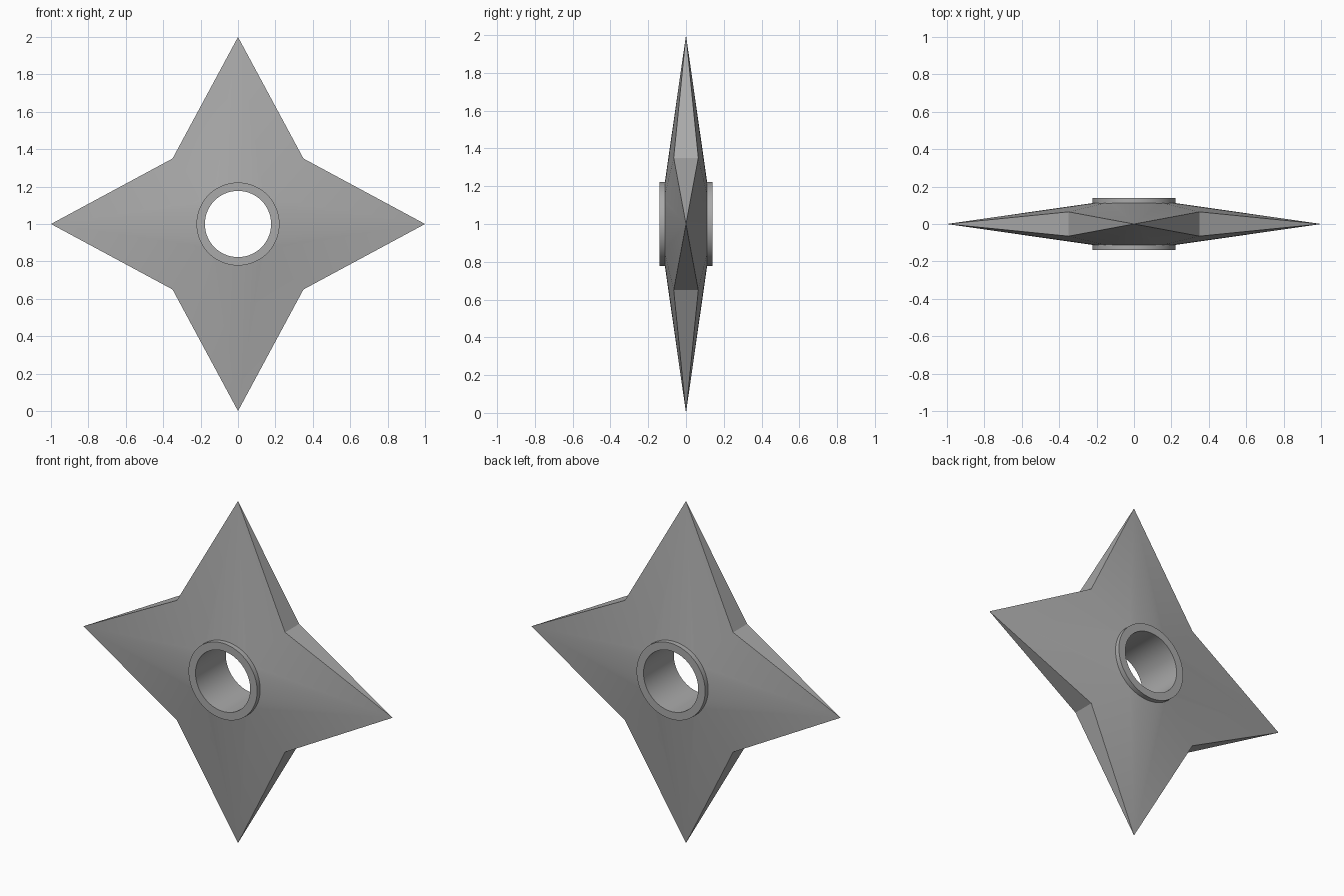
import bpy, bmesh
from math import sin, cos, pi, radians
from mathutils import Vector

if "Cube" in bpy.data.objects:
    bpy.data.objects.remove(bpy.data.objects["Cube"], do_unlink=True)

SEGS = 64            # divisions around the hub
QUARTER = SEGS // 4
HALF = QUARTER // 2

steel = bpy.data.materials.new("grey steel")
steel.use_nodes = True
steel.diffuse_color = (0.4, 0.4, 0.4, 1)
steel.node_tree.nodes["Principled BSDF"].inputs["Base Color"].default_value = (0.4, 0.4, 0.4, 1)


def polar(radius, step, y):
    a = 2 * pi * step / SEGS
    return Vector((radius * cos(a), y, 1 + radius * sin(a)))


def finish(name, bm):
    bmesh.ops.recalc_face_normals(bm, faces=bm.faces)
    mesh = bpy.data.meshes.new(name)
    bm.to_mesh(mesh)
    bm.free()
    mesh.materials.append(steel)
    obj = bpy.data.objects.new(name, mesh)
    bpy.context.collection.objects.link(obj)
    bpy.ops.object.select_all(action="DESELECT")
    obj.select_set(True)
    bpy.context.view_layer.objects.active = obj
    bpy.ops.object.shade_smooth_by_angle(angle=radians(30))
    return obj


# Four-pointed blade: each point fans out to its quarter of the hub circle
bm = bmesh.new()
tips = [bm.verts.new(polar(1, k * QUARTER, 0)) for k in range(4)]
notches = {}
circles = {}
for side in (-1, 1):
    notches[side] = [bm.verts.new(polar(0.495, k * QUARTER + HALF, side * 0.065)) for k in range(4)]
    circles[side] = [bm.verts.new(polar(0.2, i, side * 0.115)) for i in range(SEGS)]
    for k in range(4):
        ring = [circles[side][(k * QUARTER + i) % SEGS] for i in range(-HALF, HALF + 1)]
        for a, b in zip(ring, ring[1:]):
            bm.faces.new((tips[k], a, b))
        bm.faces.new((tips[k], ring[-1], notches[side][k]))
        bm.faces.new((tips[k], ring[0], notches[side][k - 1]))
# Tapered rim facets between the notch edges and the points
for k in range(4):
    for n in (k, k - 1):
        bm.faces.new((tips[k], notches[-1][n], notches[1][n]))
# Inner wall, hidden inside the hub ring
for i in range(SEGS):
    j = (i + 1) % SEGS
    bm.faces.new((circles[-1][i], circles[-1][j], circles[1][j], circles[1][i]))
finish("star_blade", bm)

# Hub ring: a rectangular section swept round the hole
bm = bmesh.new()
section = [(0.177, -0.14), (0.222, -0.14), (0.222, 0.14), (0.177, 0.14)]
loops = [[bm.verts.new(polar(r, i, y)) for i in range(SEGS)] for r, y in section]
for a, b in zip(loops, loops[1:] + loops[:1]):
    for i in range(SEGS):
        j = (i + 1) % SEGS
        bm.faces.new((a[i], a[j], b[j], b[i]))
finish("hub_ring", bm)
